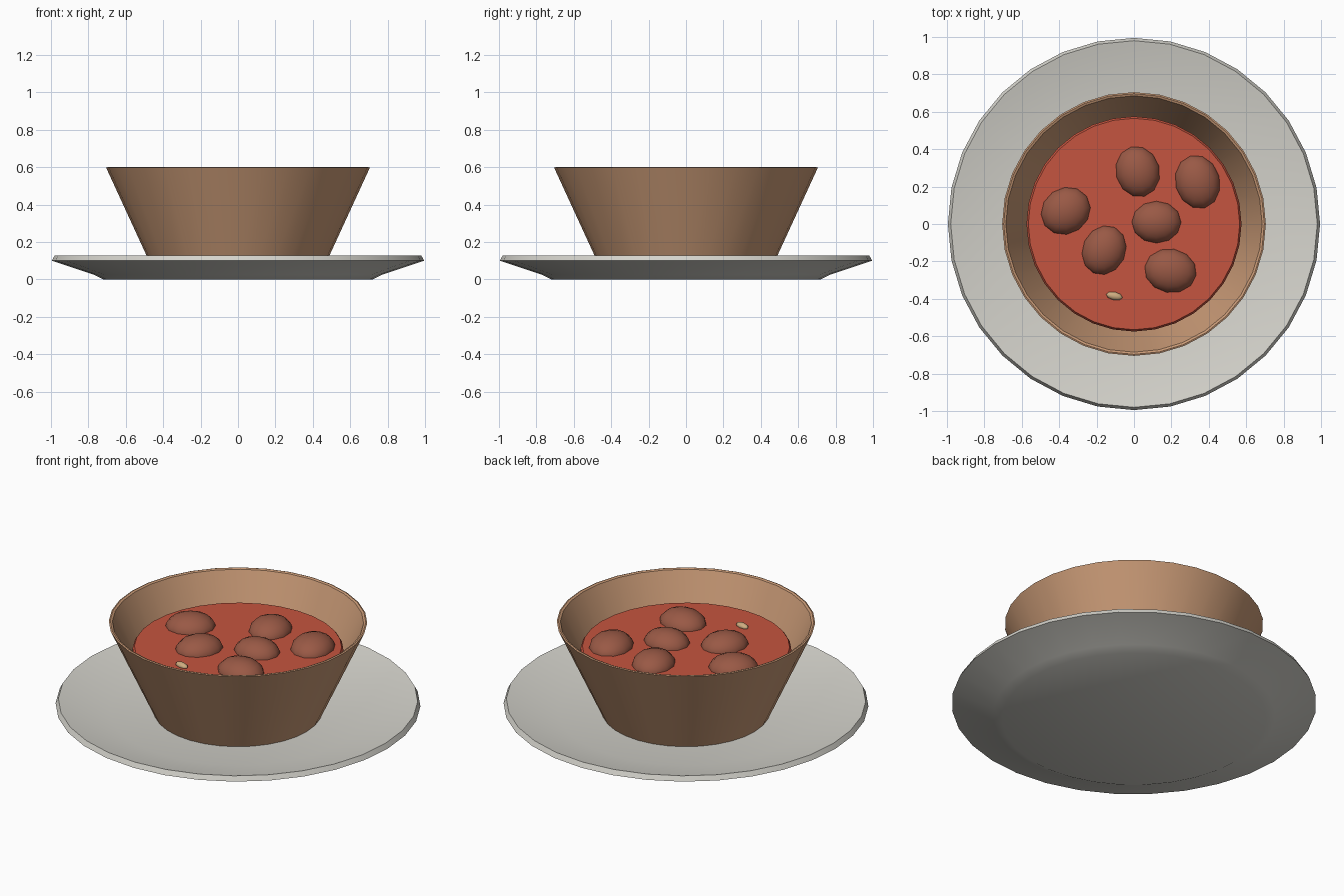
import bpy, bmesh, math

if "Cube" in bpy.data.objects:
    bpy.data.objects.remove(bpy.data.objects["Cube"])


def material(name, rgb):
    m = bpy.data.materials.new(name)
    m.diffuse_color = (*rgb, 1)
    m.use_nodes = True
    m.node_tree.nodes["Principled BSDF"].inputs["Base Color"].default_value = m.diffuse_color
    return m


clay = material("clay_brown", (0.58, 0.32, 0.18))
ceramic = material("pale_grey", (0.66, 0.65, 0.60))
sauce = material("tomato_red", (0.56, 0.09, 0.05))
meat = material("meat_brown", (0.32, 0.10, 0.06))
grain = material("seed_tan", (0.62, 0.42, 0.22))


def finish(obj, mat, angle=30):
    obj.data.materials.append(mat)
    bpy.ops.object.select_all(action='DESELECT')
    obj.select_set(True)
    bpy.context.view_layer.objects.active = obj
    bpy.ops.object.shade_smooth_by_angle(angle=math.radians(angle))


def lathe(name, profile, mat, sides=32):
    """Spin a (radius, height) profile around z."""
    bm = bmesh.new()
    verts = [bm.verts.new((r, 0, z)) for r, z in profile]
    edges = [bm.edges.new(p) for p in zip(verts, verts[1:])]
    bmesh.ops.spin(bm, geom=verts + edges, axis=(0, 0, 1), cent=(0, 0, 0),
                   angle=math.tau, steps=sides, use_duplicate=False)
    bmesh.ops.remove_doubles(bm, verts=bm.verts, dist=1e-4)
    bmesh.ops.recalc_face_normals(bm, faces=bm.faces)
    mesh = bpy.data.meshes.new(name)
    bm.to_mesh(mesh)
    bm.free()
    obj = bpy.data.objects.new(name, mesh)
    bpy.context.collection.objects.link(obj)
    finish(obj, mat)


def blob(name, loc, size, turn, mat, segments=12, rings=8):
    bpy.ops.mesh.primitive_uv_sphere_add(segments=segments, ring_count=rings,
                                         radius=1, location=loc,
                                         rotation=(0, 0, math.radians(turn)))
    obj = bpy.context.object
    obj.name = name
    obj.scale = size
    finish(obj, mat, 60)


# Plate with a raised rim
lathe("plate", [(0, 0), (0.72, 0), (0.77, 0.025), (0.995, 0.10), (0.98, 0.128),
                (0.965, 0.125), (0.70, 0.06), (0, 0.06)], ceramic)
# Flared bowl standing in the plate
lathe("bowl", [(0, 0.06), (0.458, 0.06), (0.705, 0.597), (0.697, 0.60),
               (0.685, 0.595), (0.455, 0.10), (0, 0.10)], clay)
# Sauce filling
lathe("sauce", [(0, 0.33), (0.56, 0.33), (0.575, 0.36), (0.575, 0.435),
                (0.565, 0.45), (0, 0.45)], sauce)

# Meatballs half sunk in the sauce: x, y, half width, half depth, turn
balls = [(0.02, 0.28, 0.12, 0.14, 15), (0.34, 0.225, 0.122, 0.148, 15),
         (-0.365, 0.07, 0.14, 0.125, 35), (0.12, 0.01, 0.135, 0.115, 0),
         (-0.16, -0.14, 0.118, 0.138, -25), (0.195, -0.25, 0.143, 0.12, -10)]
for i, (x, y, w, d, turn) in enumerate(balls):
    blob(f"meatball_{i + 1}", (x, y, 0.44), (w, d, 0.085), turn, meat)

# Single seed floating on the sauce
blob("seed", (-0.105, -0.385, 0.455), (0.045, 0.022, 0.018), -12, grain, 8, 6)
